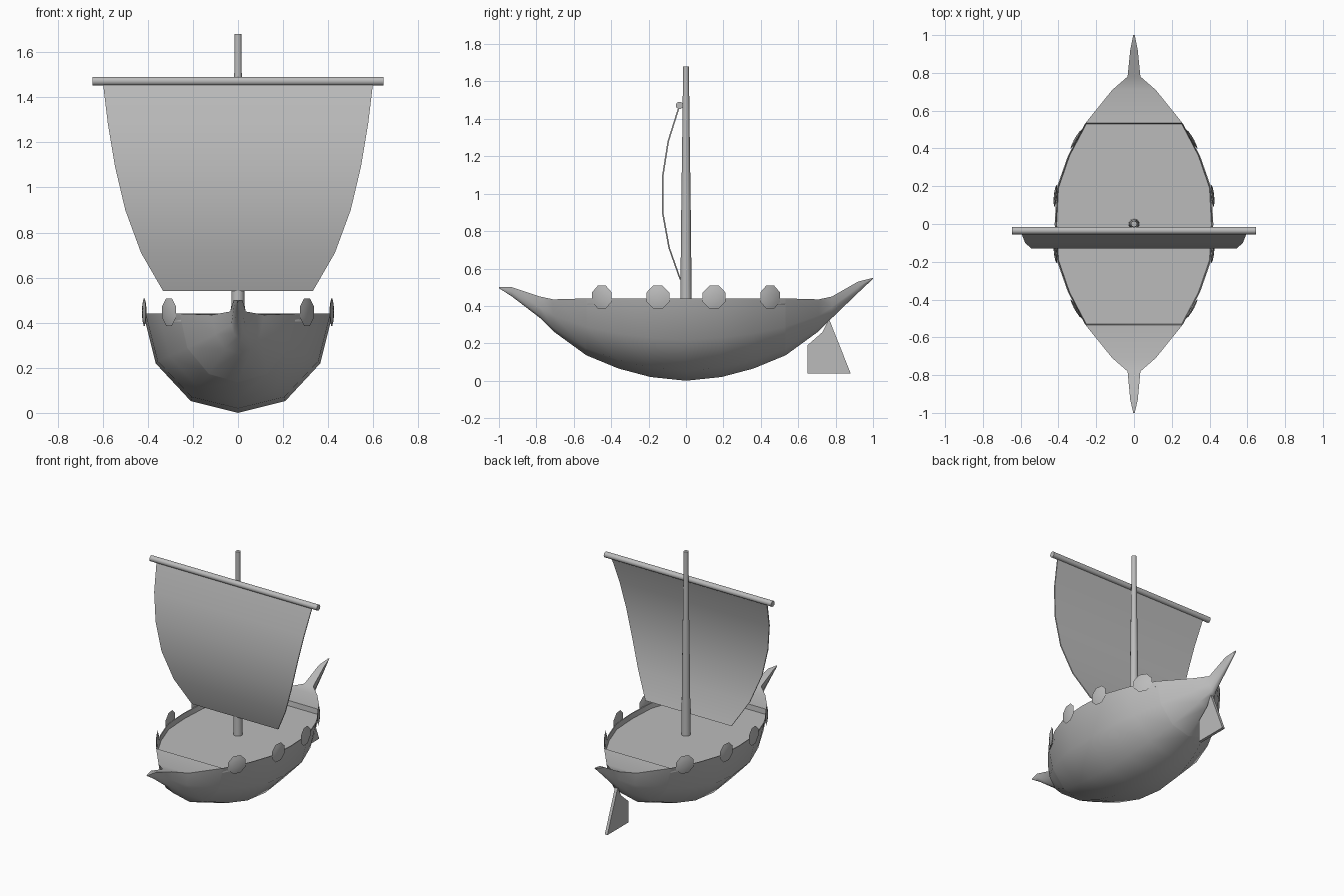
import bpy, bmesh, math
from mathutils import Matrix, Vector

cube = bpy.data.objects.get("Cube")
if cube:
    bpy.data.objects.remove(cube, do_unlink=True)

grey = bpy.data.materials.new("plain_grey")
grey.use_nodes = True
grey.diffuse_color = (0.5, 0.5, 0.5, 1)
grey.node_tree.nodes["Principled BSDF"].inputs["Base Color"].default_value = (0.5, 0.5, 0.5, 1)


def loft(name, rings, angle=40, matrix=Matrix()):
    """Skin closed rings of points, cap both ends and shade the result."""
    bm = bmesh.new()
    loops = [[bm.verts.new(p) for p in ring] for ring in rings]
    n = len(loops[0])
    for a, b in zip(loops, loops[1:]):
        for i in range(n):
            j = (i + 1) % n
            bm.faces.new((a[i], a[j], b[j], b[i]))
    bm.faces.new(loops[0])
    bm.faces.new(loops[-1])
    bmesh.ops.recalc_face_normals(bm, faces=bm.faces)
    bm.transform(matrix)
    mesh = bpy.data.meshes.new(name)
    bm.to_mesh(mesh)
    bm.free()
    mesh.materials.append(grey)
    obj = bpy.data.objects.new(name, mesh)
    bpy.context.collection.objects.link(obj)
    bpy.ops.object.select_all(action='DESELECT')
    obj.select_set(True)
    bpy.context.view_layer.objects.active = obj
    bpy.ops.object.shade_smooth_by_angle(angle=math.radians(angle))


def lathe(name, profile, sides, matrix=Matrix(), angle=40):
    """Revolve (radius, height) pairs around the local z axis."""
    turns = [math.tau * (i + 0.5) / sides for i in range(sides)]
    rings = [[(r * math.cos(t), r * math.sin(t), h) for t in turns] for r, h in profile]
    loft(name, rings, angle, matrix)


# Hull: stations of y, half width, keel height, rail height, deck depth below the rail
sunk = 0.035
half = [(0.19, 0.41, 0.02, 0.44, sunk), (0.36, 0.35, 0.065, 0.44, sunk),
        (0.53, 0.26, 0.135, 0.44, sunk), (0.534, 0.257, 0.137, 0.44, 0),
        (0.71, 0.115, 0.265, 0.435, 0), (0.78, 0.034, 0.335, 0.45, 0)]
bow = [(0.93, 0.02, 0.45, 0.5, 0), (1.0, 0.004, 0.495, 0.5, 0)]
stern = [(0.92, 0.02, 0.47, 0.53, 0), (1.0, 0.004, 0.545, 0.55, 0)]
stations = [(-s[0], *s[1:]) for s in reversed(half + bow)]
stations += [(0, 0.42, 0.0, 0.44, sunk)] + half + stern
section = [(1, 1), (0.87, 0.5), (0.5, 0.12), (0, 0), (-0.5, 0.12), (-0.87, 0.5), (-1, 1)]
rings = []
for y, w, keel, rail, depth in stations:
    ring = [(w * u, y, keel + (rail - keel) * v) for u, v in section]
    ring += [(w * u, y, rail - d) for u, d in
             ((-0.985, 0), (-0.975, depth), (0.975, depth), (0.985, 0))]
    rings.append(ring)
loft("hull", rings, 60)

# Mast and yard
lathe("mast", [(0.031, 0.38), (0.025, 0.95), (0.018, 1.45), (0.016, 1.68)], 10)
lathe("yard", [(0.02, -0.645), (0.02, 0.645)], 10,
      Matrix.Translation((0, -0.035, 1.472)) @ Matrix.Rotation(math.pi / 2, 4, 'Y'))

# Sail: rows of height, half width and billow
rows = [(1.47, 0.60, -0.035), (1.28, 0.577, -0.095), (1.09, 0.545, -0.125),
        (0.9, 0.5, -0.125), (0.71, 0.43, -0.09), (0.54, 0.332, -0.03)]
thick = 0.004
loft("sail", [[(-w, y - thick, z), (w, y - thick, z), (w, y + thick, z), (-w, y + thick, z)]
              for z, w, y in rows])

# Shields along both rails
lens = [(0.012, -0.008), (0.042, -0.006), (0.066, 0), (0.042, 0.006), (0.012, 0.008)]
for side, side_name in ((1, "left"), (-1, "right")):
    for k, (x, y, out) in enumerate([(0.306, -0.45, -0.58), (0.416, -0.15, -0.1),
                                     (0.416, 0.15, 0.1), (0.306, 0.45, 0.58)]):
        turn = Vector((side, out, 0)).to_track_quat('Z', 'Y').to_matrix().to_4x4()
        lathe(f"shield_{side_name}_{k + 1}", lens, 8,
              Matrix.Translation((side * x, y, 0.447)) @ turn, 50)

# Rudder plate under the stern
outline = [(0.65, 0.04), (0.88, 0.04), (0.765, 0.33), (0.73, 0.26), (0.65, 0.19)]
loft("rudder", [[(x, y, z) for y, z in outline] for x in (-0.01, 0.01)], 30)
